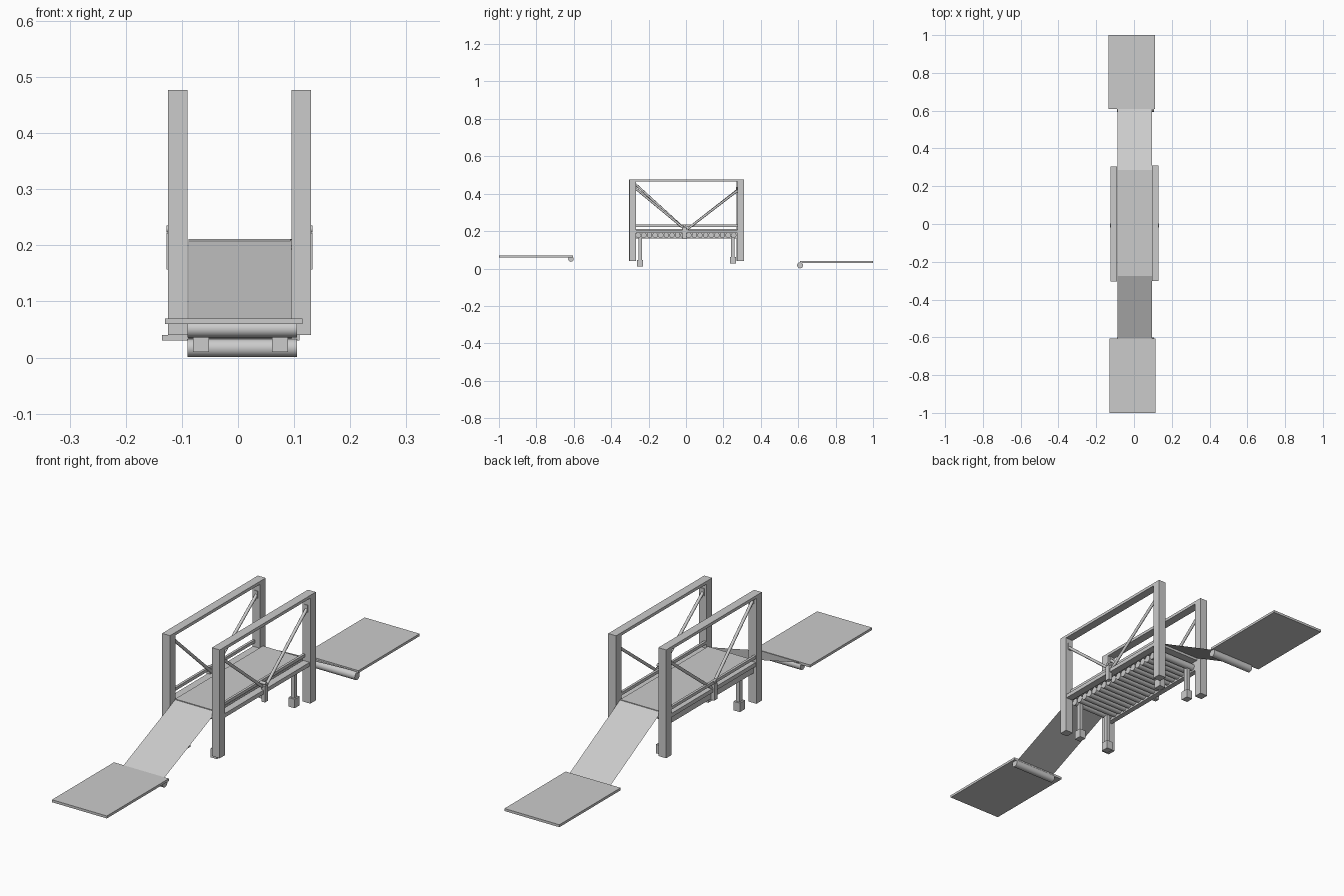
import bpy, math
from mathutils import Vector

if "Cube" in bpy.data.objects:
    bpy.data.objects.remove(bpy.data.objects["Cube"])


def box(name, x0, x1, y0, y1, z0, z1):
    bpy.ops.mesh.primitive_cube_add(size=1, location=((x0 + x1) / 2, (y0 + y1) / 2, (z0 + z1) / 2))
    o = bpy.context.object
    o.name = name
    o.scale = (x1 - x0, y1 - y0, z1 - z0)
    bpy.ops.object.transform_apply(location=False, rotation=False, scale=True)
    return o


def rod(name, a, b, r, n=16):
    a, b = Vector(a), Vector(b)
    d = b - a
    bpy.ops.mesh.primitive_cylinder_add(vertices=n, radius=r, depth=d.length, location=(a + b) / 2)
    o = bpy.context.object
    o.name = name
    o.rotation_euler = d.to_track_quat('Z', 'Y').to_euler()
    bpy.ops.object.shade_smooth_by_angle(angle=math.radians(40))
    return o


def sheet(name, x0, x1, profile):
    verts = [(x, y, z) for y, z in profile for x in (x0, x1)]
    faces = [(2*i, 2*i + 1, 2*i + 3, 2*i + 2) for i in range(len(profile) - 1)]
    me = bpy.data.meshes.new(name)
    me.from_pydata(verts, [], faces)
    o = bpy.data.objects.new(name, me)
    bpy.context.collection.objects.link(o)
    return o


# landing plates with rollers at their inner edges
box("front_landing", -0.13, 0.115, -1.0, -0.605, 0.06, 0.07)
box("back_landing", -0.135, 0.11, 0.61, 1.0, 0.03, 0.04)
rod("front_roller", (-0.09, -0.615, 0.051), (0.105, -0.615, 0.051), 0.015, 24)
rod("back_roller", (-0.09, 0.61, 0.017), (0.105, 0.61, 0.017), 0.016, 24)

# sloping ramps
sheet("front_ramp", -0.088, 0.095, [(-0.61, 0.066), (-0.27, 0.21)])
sheet("back_ramp", -0.088, 0.095, [(0.28, 0.211), (0.61, 0.034)])

# deck and the row of support rollers
box("deck", -0.088, 0.094, -0.275, 0.285, 0.198, 0.211)
for i in range(18):
    y = -0.255 + 0.51 * i / 17
    rod("deck_roller", (-0.088, y, 0.178), (0.094, y, 0.178), 0.0145, 16)
box("side_board", -0.112, -0.09, -0.27, 0.275, 0.16, 0.2)

# side frames: posts, beams, rails and diagonal braces
for side, x0, x1, s, y0, y1 in (("left", -0.125, -0.09, -1, -0.305, 0.305),
                                ("right", 0.095, 0.13, 1, -0.302, 0.31)):
    xc = (x0 + x1) / 2
    for ya in (y0, y1 - 0.035):
        box(side + "_post", x0, x1, ya, ya + 0.035, 0.04, 0.477)
    box(side + "_top_beam", x0, x1, y0, y1, 0.465, 0.477)
    ya, yb = y0 + 0.03, y1 - 0.03
    box(side + "_lower_rail", xc - 0.015, xc + 0.015, ya, yb, 0.19, 0.206)
    box(side + "_upper_rail", xc - 0.016, xc - 0.006, ya, yb, 0.222, 0.234)
    zf = 0.455 if side == "left" else 0.43
    for ye, ze in ((ya, zf), (yb, 0.42)):
        rod(side + "_brace", (xc, ye, ze), (xc + s * 0.006, 0, 0.205), 0.006, 12)
        box(side + "_brace_lug", xc - 0.007, xc + 0.007, ye - 0.008, ye + 0.008, ze - 0.015, ze + 0.015)
    xo = xc + s * 0.012
    box(side + "_centre_bracket", xo - 0.008, xo + 0.008, -0.018, 0.002, 0.157, 0.222)
    rod(side + "_bracket_pin", (xc - 0.012, -0.008, 0.229), (xc + s * 0.02, -0.008, 0.229), 0.006, 12)

# hanging weights under the deck
for x in (-0.066, 0.075):
    for y, z in ((-0.245, 0.01), (0.25, 0.026)):
        box("hanger_weight", x - 0.014, x + 0.014, y - 0.016, y + 0.016, z, z + 0.036)
        box("hanger_bar", x - 0.008, x + 0.008, y - 0.009, y + 0.009, z + 0.03, 0.18)
